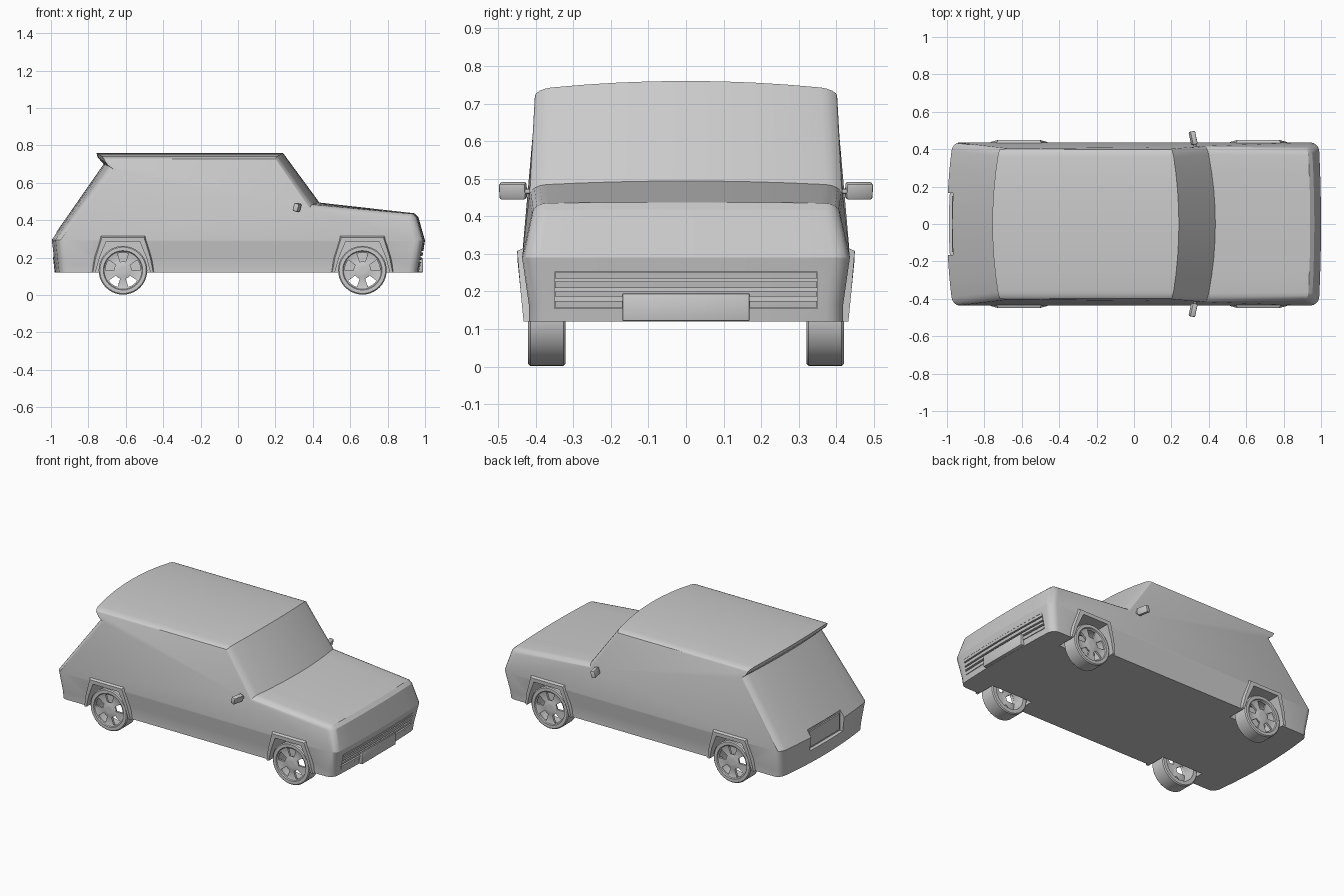
import bpy, bmesh, math
from mathutils import Matrix, Vector

if "Cube" in bpy.data.objects:
    bpy.data.objects.remove(bpy.data.objects["Cube"])


def finish(bm, name, angle=30):
    bmesh.ops.recalc_face_normals(bm, faces=bm.faces)
    me = bpy.data.meshes.new(name)
    bm.to_mesh(me)
    bm.free()
    ob = bpy.data.objects.new(name, me)
    bpy.context.collection.objects.link(ob)
    if angle:
        smooth(ob, angle)
    return ob


def smooth(ob, angle=30):
    bpy.ops.object.select_all(action='DESELECT')
    ob.select_set(True)
    bpy.context.view_layer.objects.active = ob
    bpy.ops.object.shade_smooth_by_angle(angle=math.radians(angle))


def loft(bm, rows, closed_row=False, closed_rows=False, caps=False):
    """Skin rows of points with quads."""
    vs = [[bm.verts.new(p) for p in row] for row in rows]
    n = len(vs[0])
    for i in range(len(vs) if closed_rows else len(vs) - 1):
        a, b = vs[i], vs[(i + 1) % len(vs)]
        for j in range(n if closed_row else n - 1):
            k = (j + 1) % n
            bm.faces.new((a[j], a[k], b[k], b[j]))
    if caps:
        bm.faces.new(vs[0])
        bm.faces.new(vs[-1])
    return vs


def box(bm, lo, hi):
    size = [h - l for l, h in zip(lo, hi)]
    mid = [(h + l) / 2 for l, h in zip(lo, hi)]
    bmesh.ops.create_cube(bm, size=1, matrix=Matrix.Translation(mid) @ Matrix.Diagonal((*size, 1)))


def bevel(bm, width, segments=2):
    bmesh.ops.bevel(bm, geom=bm.edges[:], offset=width, segments=segments, profile=0.5, affect='EDGES')


# Body shell: centreline profile x, z, half width, inset direction x/z, bow in x, crown in z
PROFILE = [
    (.968, .12, .418, -1, 0, -.012, 0),
    (.976, .165, .418, -1, 0, -.012, 0),
    (1.0, .29, .436, -1, 0, -.012, 0),
    (.964, .418, .412, -.8, -.4, -.012, -.002),
    (.942, .437, .410, -.5, -.6, -.012, -.002),
    (.435, .494, .417, -.3, -.6, -.045, -.012),
    (.24, .76, .402, -.2, -.4, -.035, -.022),
    (-.757, .76, .402, .2, -.4, .035, -.022),
    (-.75, .735, .402, .4, -.4, .035, -.022),
    (-.718, .70, .403, .4, -.3, .035, -.015),
    (-1.0, .295, .436, .8, 0, .03, 0),
    (-.985, .165, .418, .8, 0, .03, 0),
    (-.98, .12, .418, .8, 0, .03, 0),
]
R = .045
arc = [math.radians(a) for a in (0, 22.5, 45, 67.5, 90)]
cols = [(1, math.cos(a), 1 - math.sin(a)) for a in arc]
cols += [(f / 4, 0, 0) for f in (3, 2, 1, 0, -1, -2, -3)]
cols += [(-1, -math.cos(a), 1 - math.sin(a)) for a in reversed(arc)]
rows = []
for x, z, w, nx, nz, bow, crown in PROFILE:
    row = []
    for f, e, o in cols:
        y = f * (w - R) + e * R
        q = (y / w) ** 2
        row.append((x + bow * q + nx * R * o, y, z + crown * q + nz * R * o))
    rows.append(row)
bm = bmesh.new()
vs = loft(bm, rows)
for c in (0, -1):
    for ids in ((0, 1, 11, 12), (1, 2, 10, 11), (2, 5, 10), (2, 3, 4, 5), (5, 6, 7, 8, 9, 10)):
        bm.faces.new([vs[i][c] for i in ids])
bm.faces.new(vs[0] + vs[-1][::-1])
body = finish(bm, "body_shell", 0)

# Cutter for wheel wells, grille opening and rear plate recess
WHEEL_X = (-.615, .665)
bm = bmesh.new()
INNER = [(-.147, .12), (-.125, .2), (-.09, .285), (.09, .285), (.125, .2), (.147, .12)]
well = [(-.147, .05)] + INNER + [(.147, .05)]
for cx in WHEEL_X:
    for s in (-1, 1):
        loft(bm, [[(cx + x, s * y, z) for x, z in well] for y in (.30, .52)], closed_row=True, caps=True)
box(bm, (.957, -.35, .155), (1.1, .35, .252))
box(bm, (-1.1, -.165, .205), (-.965, .165, .335))
cutter = finish(bm, "body_cutter", 0)
cutter.hide_render = True
mod = body.modifiers.new("openings", 'BOOLEAN')
mod.object = cutter
mod.operation = 'DIFFERENCE'
mod.solver = 'EXACT'
bpy.context.view_layer.objects.active = body
bpy.ops.object.modifier_apply(modifier=mod.name)
bpy.data.objects.remove(cutter)
smooth(body, 25)

# Flared wheel arches
OUTER = [(-.168, .12), (-.155, .2), (-.122, .318), (.122, .318), (.155, .2), (.168, .12)]
for cx, end in zip(WHEEL_X, ("rear", "front")):
    for s, side in ((-1, "right"), (1, "left")):
        def line(pts, blend, y0):
            out = []
            for (ox, oz), (ix, iz) in zip(OUTER, INNER):
                x, z = ox + (ix - ox) * blend, oz + (iz - oz) * blend
                out.append((cx + x, s * (y0 - max(0, .29 - z) * .1), z))
            return out
        bm = bmesh.new()
        loft(bm, [line(0, 0, .425), line(0, .3, .449), line(0, 1, .449), line(0, 1, .41)],
             closed_rows=True)
        finish(bm, f"{end}_{side}_wheel_arch")

# Wheels: hollow tyre ring and a pierced five-spoke disc
SEG = 40


def circle(cx, s, r, y):
    a0 = math.radians(54)
    return [(cx + r * math.cos(a0 + 2 * math.pi * i / SEG), s * y,
             .132 + r * math.sin(a0 + 2 * math.pi * i / SEG)) for i in range(SEG)]


TYRE = [(.1, .32), (.124, .32), (.13, .326), (.13, .414), (.124, .42), (.105, .42), (.1, .412)]
for cx, end in zip(WHEEL_X, ("rear", "front")):
    for s, side in ((-1, "right"), (1, "left")):
        bm = bmesh.new()
        loft(bm, [circle(cx, s, r, y) for r, y in TYRE], closed_row=True, closed_rows=True)
        finish(bm, f"{end}_{side}_tyre")
        bm = bmesh.new()
        disc = loft(bm, [circle(cx, s, r, y) for r, y in
                         ((.018, .416), (.03, .416), (.047, .411), (.094, .411), (.102, .414))],
                    closed_row=True)
        bm.faces.new(disc[0])
        holes = []
        for f in bm.faces:
            c = f.calc_center_median() - Vector((cx, 0, .132))
            r = math.hypot(c.x, c.z)
            a = (math.degrees(math.atan2(c.z, c.x)) - 54) % 72
            if .05 < r < .09 and 18 < a < 54:
                holes.append(f)
        bmesh.ops.delete(bm, geom=holes, context='FACES')
        bmesh.ops.recalc_face_normals(bm, faces=bm.faces)
        bmesh.ops.solidify(bm, geom=bm.faces[:], thickness=.014)
        finish(bm, f"{end}_{side}_rim")

# Grille bars following the bowed front
bm = bmesh.new()
for z0, z1 in ((.157, .175), (.186, .200), (.209, .227), (.235, .250)):
    bar = []
    for i in range(9):
        y = -.349 + i * .698 / 8
        bow = -.012 * (y / .42) ** 2
        x0, x1 = (.976 + (z - .165) * .19 + bow for z in (z0, z1))
        bar.append([(x0 + .002, y, z0), (x1 + .002, y, z1), (.95, y, z1), (.95, y, z0)])
    loft(bm, bar, closed_row=True, caps=True)
finish(bm, "grille_bars")

# Front number plate panel
bm = bmesh.new()
box(bm, (.95, -.169, .121), (.99, .169, .195))
bevel(bm, .004)
finish(bm, "front_plate")

# Rear plate inside its recess
bm = bmesh.new()
box(bm, (-.974, -.15, .218), (-.96, .15, .318))
finish(bm, "rear_plate")

# Door mirrors on short stalks
for s, side in ((-1, "right"), (1, "left")):
    bm = bmesh.new()
    box(bm, (-.014, -.036, -.022), (.014, .036, .022))
    bevel(bm, .006)
    m = (Matrix.Translation((.316, s * .46, .468)) @ Matrix.Rotation(s * math.radians(12), 4, 'Z')
         @ Matrix.Rotation(math.radians(15), 4, 'Y'))
    bmesh.ops.transform(bm, matrix=m, verts=bm.verts)
    finish(bm, f"{side}_mirror")
    bm = bmesh.new()
    ys = sorted((s * .395, s * .44))
    box(bm, (.318, ys[0], .459), (.334, ys[1], .474))
    bevel(bm, .003, 1)
    finish(bm, f"{side}_mirror_stalk")
